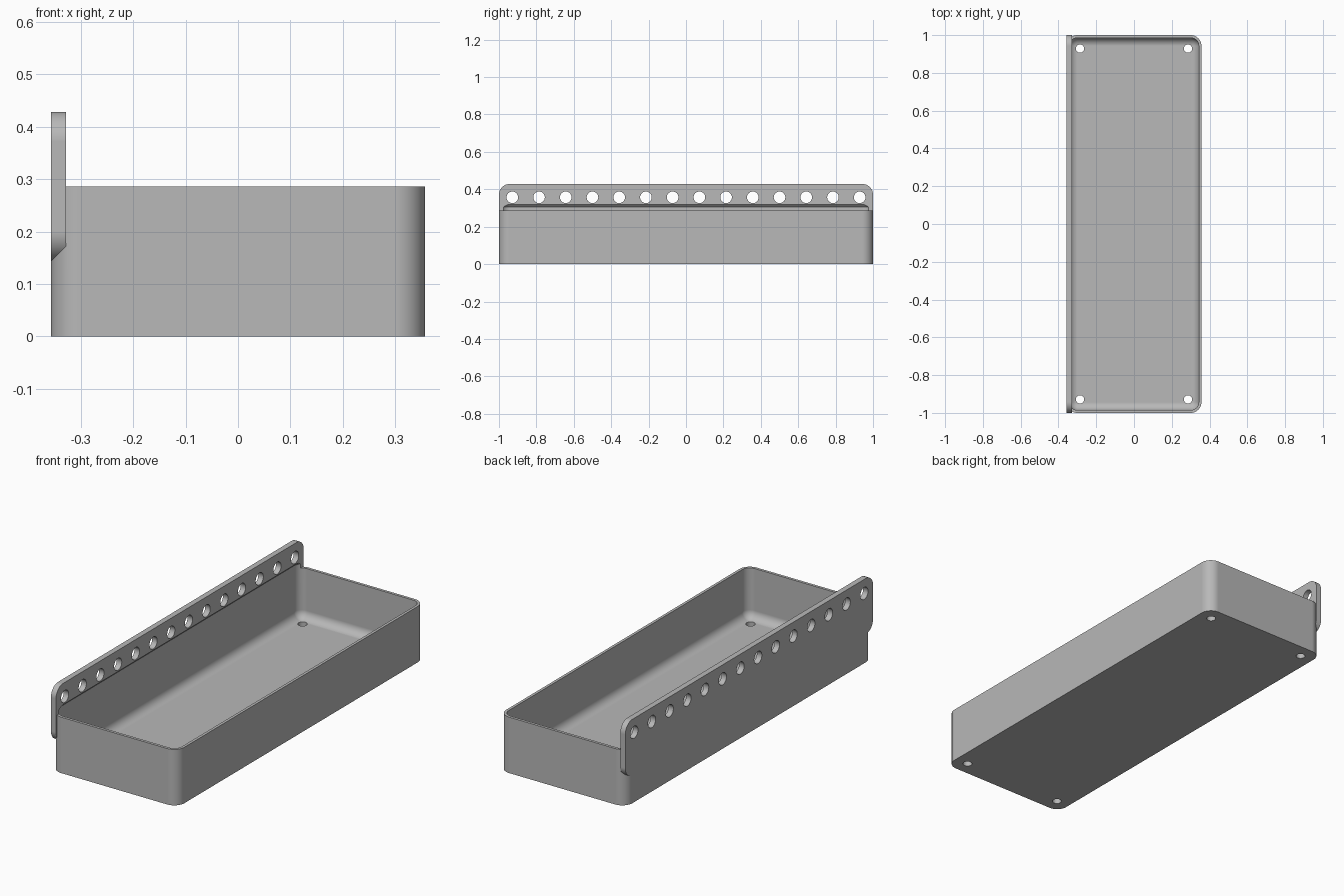
import bpy, bmesh, math
from mathutils import Matrix, Vector

if "Cube" in bpy.data.objects:
    bpy.data.objects.remove(bpy.data.objects["Cube"], do_unlink=True)

U = 1 / 7                 # module: the hole pitch
HX, HY = 2.5 * U, 7 * U   # half width and half length
HEIGHT = 2 * U
R = 0.4 * U               # outer corner radius
WALL = 0.1 * U
FLOOR = PLATE = 0.2 * U

grey = bpy.data.materials.new("grey plastic")
grey.use_nodes = True
grey.diffuse_color = (0.48, 0.48, 0.48, 1)
grey.node_tree.nodes["Principled BSDF"].inputs["Base Color"].default_value = grey.diffuse_color


def make_object(name, bm):
    bmesh.ops.recalc_face_normals(bm, faces=bm.faces)
    mesh = bpy.data.meshes.new(name)
    bm.to_mesh(mesh)
    bm.free()
    mesh.materials.append(grey)
    obj = bpy.data.objects.new(name, mesh)
    bpy.context.collection.objects.link(obj)
    return obj


def rounded_rect(hx, hy, r, steps=12):
    """Outline of a rounded rectangle as 2D points."""
    points = []
    for k, (sx, sy) in enumerate([(1, 1), (-1, 1), (-1, -1), (1, -1)]):
        for i in range(steps + 1):
            a = math.pi / 2 * (k + i / steps)
            points.append((sx * (hx - r) + r * math.cos(a), sy * (hy - r) + r * math.sin(a)))
    return points


def loft(name, layers, place=Matrix.Identity(4)):
    """Closed solid through stacked outlines; layers are (outline, height)."""
    bm = bmesh.new()
    rings = [[bm.verts.new(place @ Vector((x, y, z))) for x, y in pts] for pts, z in layers]
    for low, high in zip(rings, rings[1:]):
        for i in range(len(low)):
            j = (i + 1) % len(low)
            bm.faces.new((low[i], low[j], high[j], high[i]))
    bm.faces.new(rings[0][::-1])
    bm.faces.new(rings[-1])
    return make_object(name, bm)


def boolean(target, tool, operation):
    mod = target.modifiers.new(tool.name, 'BOOLEAN')
    mod.object, mod.operation, mod.solver = tool, operation, 'EXACT'
    bpy.context.view_layer.objects.active = target
    bpy.ops.object.modifier_apply(modifier=mod.name)
    bpy.data.objects.remove(tool, do_unlink=True)


# Tray body
outline = rounded_rect(HX, HY, R)
tray = loft("tray", [(outline, 0), (outline, HEIGHT)])

# Upright mounting plate along the -x side, rounded at its four corners
plate_outline = rounded_rect(HY, U, R)
to_side = Matrix(((0, 0, 1, -HX), (1, 0, 0, 0), (0, 1, 0, 2 * U), (0, 0, 0, 1)))
plate = loft("mounting_plate", [(plate_outline, 0), (plate_outline, PLATE)], to_side)
boolean(tray, plate, 'UNION')

# Cavity with a filleted floor and a chamfered top that bites into the plate
ri = R - WALL
layers = []
for i in range(11):
    a = math.pi / 2 * i / 10
    inset = min(ri * (1 - math.sin(a)), ri * 0.98)
    layers.append((rounded_rect(HX - WALL - inset, HY - WALL - inset, ri - inset),
                   FLOOR + ri * (1 - math.cos(a))))
top = HEIGHT + 0.02
layers.append((rounded_rect(HX - WALL, HY - WALL, ri), top))
chamfer = WALL * 1.5
layers.append((rounded_rect(HX - WALL - chamfer, HY - WALL - chamfer, ri - chamfer), top + chamfer))
boolean(tray, loft("cavity", layers), 'DIFFERENCE')

# Row of holes through the plate
bm = bmesh.new()
for i in range(14):
    place = Matrix.Translation((-HX, (i - 6.5) * U, 2.5 * U)) @ Matrix.Rotation(math.pi / 2, 4, 'Y')
    bmesh.ops.create_cone(bm, cap_ends=True, segments=32, radius1=0.031, radius2=0.031,
                          depth=0.2, matrix=place)
boolean(tray, make_object("plate_holes", bm), 'DIFFERENCE')

# Four holes through the floor
bm = bmesh.new()
for sx in (-1, 1):
    for sy in (-1, 1):
        bmesh.ops.create_cone(bm, cap_ends=True, segments=32, radius1=0.022, radius2=0.022, depth=0.2,
                              matrix=Matrix.Translation((sx * 2 * U, sy * 6.5 * U, 0)))
boolean(tray, make_object("floor_holes", bm), 'DIFFERENCE')

# Smooth curves, crisp edges
bpy.ops.object.select_all(action='DESELECT')
tray.select_set(True)
bpy.context.view_layer.objects.active = tray
bpy.ops.object.shade_smooth_by_angle(angle=math.radians(30))
weighted = tray.modifiers.new("weighted_normals", 'WEIGHTED_NORMAL')
weighted.keep_sharp = True
